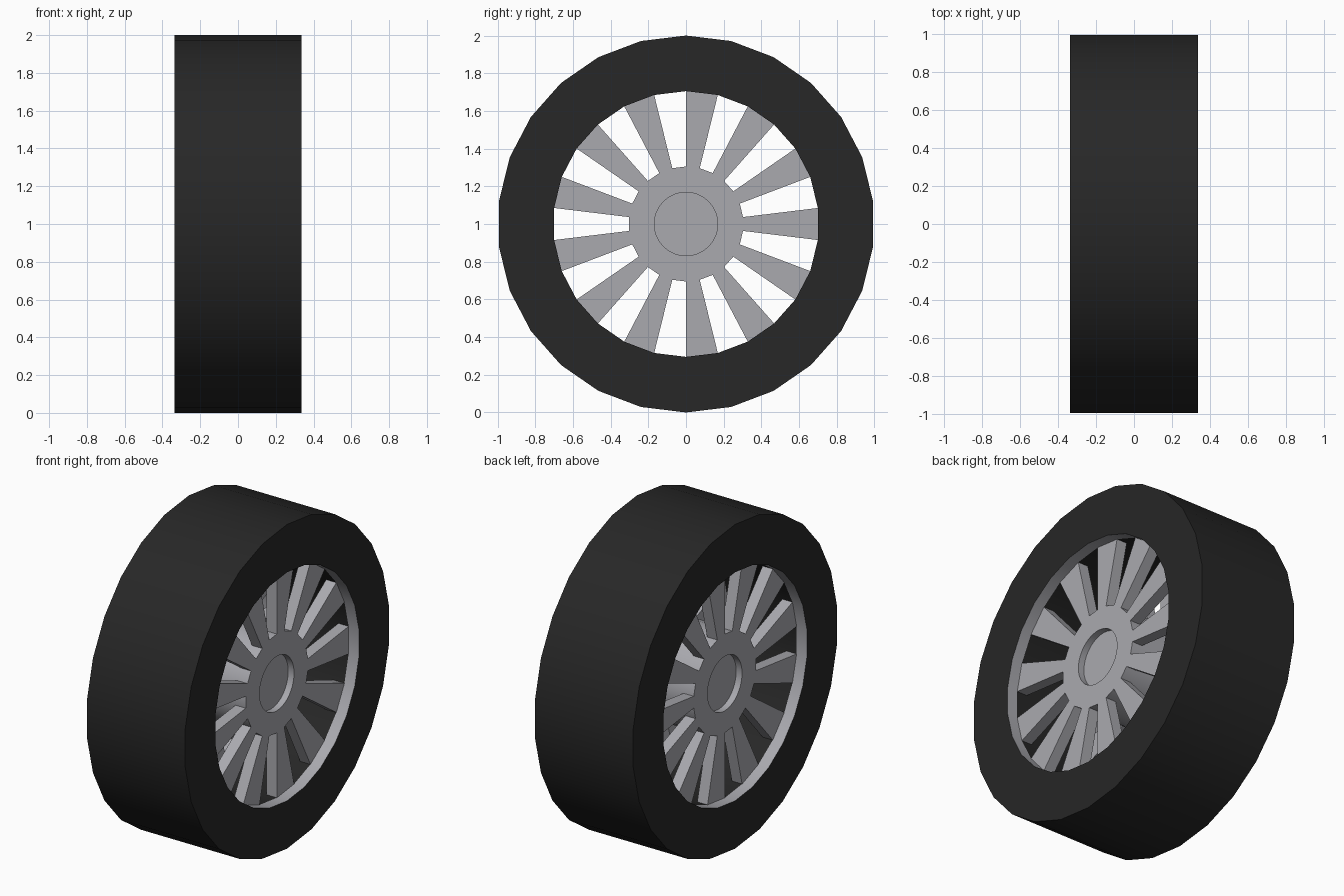
import bpy, bmesh, math

if "Cube" in bpy.data.objects:
    bpy.data.objects.remove(bpy.data.objects["Cube"])

N = 26            # sides of the wheel
HALF = 0.335      # half width of the tyre
FACE = 0.265      # outer plane of the spokes and hub
SPOKE_T = 0.07    # spoke thickness
R_TYRE, R_RIM, R_HUB, R_CAP = 1.0, 0.705, 0.305, 0.168
CAP_DEPTH = 0.04


def material(name, rgb):
    m = bpy.data.materials.new(name)
    m.diffuse_color = (*rgb, 1)
    m.use_nodes = True
    m.node_tree.nodes["Principled BSDF"].inputs["Base Color"].default_value = m.diffuse_color
    return m


black = material("black rubber", (0.02, 0.02, 0.02))
grey = material("grey metal", (0.40, 0.40, 0.43))


def point(x, r, i, n=N):
    """Point on a circle round the axle, starting at the top, towards +y."""
    a = 2 * math.pi * i / n
    return (x, r * math.sin(a), 1 + r * math.cos(a))


def finish(name, bm, mats, smooth=True):
    bmesh.ops.remove_doubles(bm, verts=bm.verts, dist=1e-5)
    bm.normal_update()
    me = bpy.data.meshes.new(name)
    bm.to_mesh(me)
    bm.free()
    ob = bpy.data.objects.new(name, me)
    bpy.context.collection.objects.link(ob)
    for m in mats:
        me.materials.append(m)
    if smooth:
        bpy.ops.object.select_all(action='DESELECT')
        ob.select_set(True)
        bpy.context.view_layer.objects.active = ob
        bpy.ops.object.shade_smooth_by_angle(angle=math.radians(30))
    return ob


def lathe(bm, profile, n=N, closed=False):
    """Revolve (x, r) points round the axle; returns faces per profile edge."""
    rings = [[bm.verts.new(point(x, r, i, n)) for i in range(n)] for x, r in profile]
    pairs = list(zip(rings, rings[1:] + rings[:1] if closed else rings[1:]))
    return [[bm.faces.new((a[i], a[(i + 1) % n], b[(i + 1) % n], b[i])) for i in range(n)]
            for a, b in pairs], rings


# Tyre with a grey rim lip on both inner edges
bm = bmesh.new()
bands, _ = lathe(bm, [(-HALF, R_TYRE), (HALF, R_TYRE), (HALF, R_RIM), (FACE, R_RIM),
                      (-FACE, R_RIM), (-HALF, R_RIM)], closed=True)
for k in (2, 4):
    for f in bands[k]:
        f.material_index = 1
bmesh.ops.recalc_face_normals(bm, faces=bm.faces)
finish("tyre_and_rim", bm, [black, grey])

# Hub: solid drum with a recessed round centre on both sides
M = N * 2
bm = bmesh.new()
lathe(bm, [(-FACE, R_HUB), (FACE, R_HUB)])
for s in (-1, 1):
    outer = [bm.verts.new(point(s * FACE, R_HUB, i)) for i in range(N)]
    inner = [bm.verts.new(point(s * FACE, R_CAP, i, M)) for i in range(M)]
    for i in range(N):
        j = (i + 1) % N
        bm.faces.new((outer[i], outer[j], inner[2 * j], inner[2 * i + 1], inner[2 * i]))
    _, rings = lathe(bm, [(s * FACE, R_CAP), (s * (FACE - CAP_DEPTH), R_CAP)], M)
    bm.faces.new(rings[1])
bmesh.ops.remove_doubles(bm, verts=bm.verts, dist=1e-5)
bmesh.ops.recalc_face_normals(bm, faces=bm.faces)
finish("hub", bm, [grey])

# Thirteen spokes on each side, filling every other sector
for s, name in ((1, "right_spokes"), (-1, "left_spokes")):
    bm = bmesh.new()
    for i in range(0, N, 2):
        a, b = [[bm.verts.new(point(s * x, r, k)) for r, k in
                 ((R_HUB, i), (R_RIM, i), (R_RIM, i + 1), (R_HUB, i + 1))]
                for x in (FACE, FACE - SPOKE_T)]
        bm.faces.new(a)
        bm.faces.new(b[::-1])
        for k in (0, 2):        # side walls
            bm.faces.new((a[k], b[k], b[k + 1], a[k + 1]))
        for k in (1, 3):        # end walls
            bm.faces.new((a[k], b[k], b[(k + 1) % 4], a[(k + 1) % 4]))
    bmesh.ops.recalc_face_normals(bm, faces=bm.faces)
    finish(name, bm, [grey], smooth=False)
